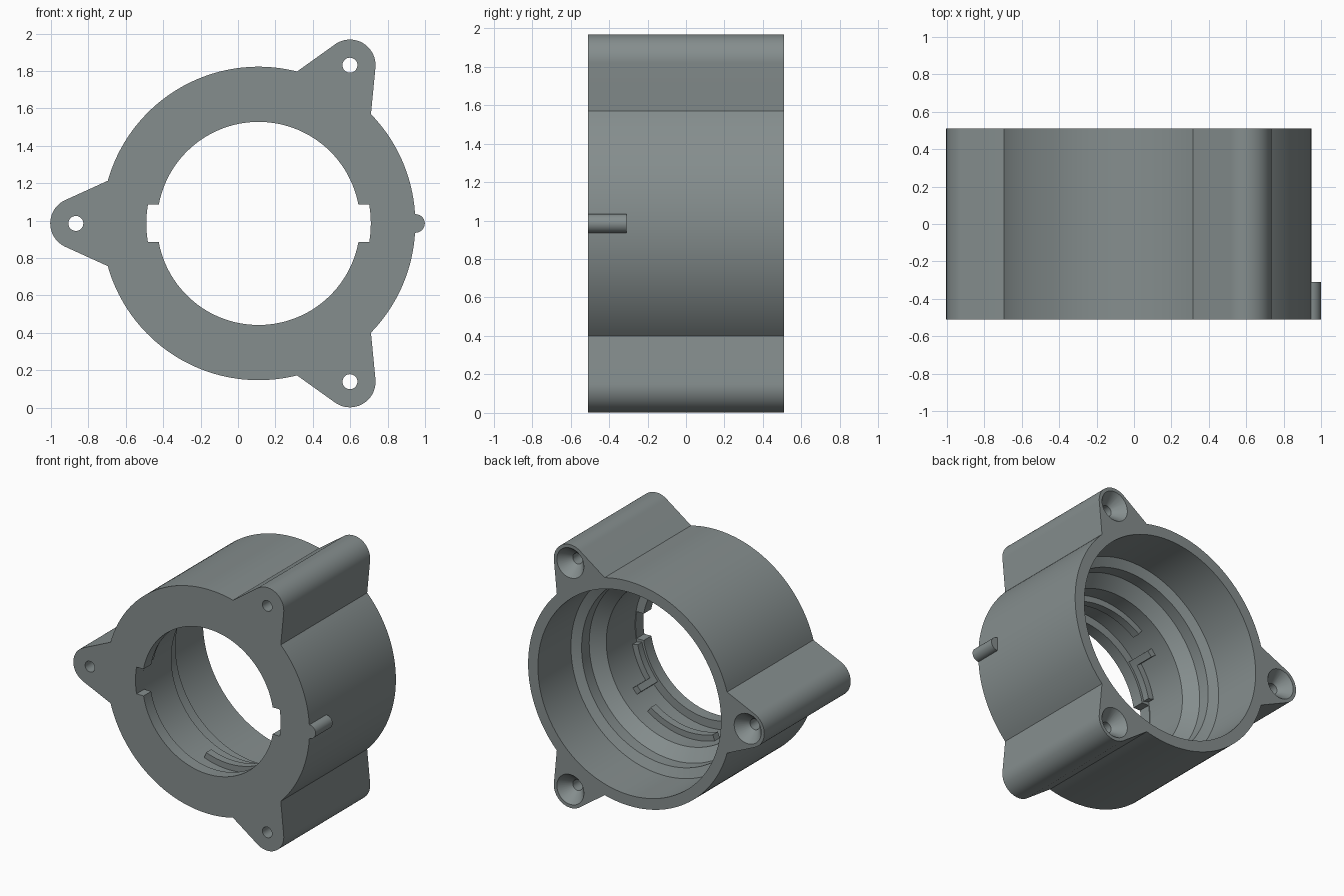
import bpy, bmesh, math
from mathutils import Matrix

if "Cube" in bpy.data.objects:
    bpy.data.objects.remove(bpy.data.objects["Cube"])

CX, CZ = 0.11, 0.985          # ring axis
FRONT, BACK = -0.51, 0.51
R_OUT, R_EAR, EAR_DIST = 0.838, 0.137, 0.977
EARS = [60, 180, 300]

mat = bpy.data.materials.new("grey_plastic")
mat.diffuse_color = (0.235, 0.27, 0.27, 1)
mat.use_nodes = True
mat.node_tree.nodes["Principled BSDF"].inputs["Base Color"].default_value = mat.diffuse_color


def polar(r, deg, ox=0.0, oz=0.0):
    a = math.radians(deg)
    return (ox + r * math.cos(a), oz + r * math.sin(a))


def finish(bm, name):
    bmesh.ops.recalc_face_normals(bm, faces=bm.faces)
    me = bpy.data.meshes.new(name)
    bm.to_mesh(me)
    bm.free()
    me.materials.append(mat)
    ob = bpy.data.objects.new(name, me)
    bpy.context.collection.objects.link(ob)
    return ob


def prism(name, pts, y0, y1):
    """Extrude an x/z outline (relative to the ring axis) along y."""
    bm = bmesh.new()
    face = bm.faces.new([bm.verts.new((CX + x, y0, CZ + z)) for x, z in pts])
    ext = bmesh.ops.extrude_face_region(bm, geom=[face])
    verts = [v for v in ext["geom"] if isinstance(v, bmesh.types.BMVert)]
    bmesh.ops.translate(bm, verts=verts, vec=(0, y1 - y0, 0))
    return finish(bm, name)


def lathe(name, profile, ox, oz, n):
    """Closed solid turned about a y-parallel axis from (radius, y) pairs."""
    bm = bmesh.new()
    rings = []
    for r, y in profile:
        pts = [polar(r, 360 * i / n, ox, oz) for i in range(n)]
        rings.append([bm.verts.new((x, y, z)) for x, z in pts])
    for a, b in zip(rings, rings[1:]):
        for i in range(n):
            j = (i + 1) % n
            bm.faces.new((a[i], a[j], b[j], b[i]))
    bm.faces.new(rings[0])
    bm.faces.new(rings[-1])
    return finish(bm, name)


def arc_band(r0, r1, a0, a1, n=24):
    angs = [a0 + (a1 - a0) * i / n for i in range(n + 1)]
    return [polar(r1, a) for a in angs] + [polar(r0, a) for a in reversed(angs)]


# Outline: ring with three tapered, round-ended ears
outline = []
for ear in EARS:
    ox, oz = polar(EAR_DIST, ear)
    outline += [polar(R_EAR, ear + t, ox, oz) for t in range(-65, 66, 5)]
    outline += [polar(R_OUT, ear + 15.8 + 88.4 * i / 40) for i in range(41)]
housing = prism("housing", outline, FRONT, BACK)

cutters = []
# Stepped bore, wide at the back and narrow at the front flange
cutters.append(lathe("bore_cutter", [
    (0.543, FRONT - 0.1), (0.543, FRONT + 0.09), (0.605, FRONT + 0.09),
    (0.605, -0.08), (0.69, 0.0), (0.69, 0.09), (0.757, 0.12),
    (0.757, BACK + 0.1)], CX, CZ, 128))

# Two entry notches in the front flange
half = math.degrees(math.asin(0.1 / 0.6))
for k, side in enumerate((1, -1)):
    arc = [polar(0.6, -half + 2 * half * i / 8) for i in range(9)]
    pts = [(0.4, -0.1)] + arc + [(0.4, 0.1)]
    cutters.append(prism("notch_cutter_%d" % k,
                         [(side * x, z) for x, z in pts],
                         FRONT - 0.1, FRONT + 0.12))

# Countersunk screw holes
for k, ear in enumerate(EARS):
    ox, oz = polar(EAR_DIST, ear, CX, CZ)
    cutters.append(lathe("screw_hole_cutter_%d" % k, [
        (0.04, FRONT - 0.1), (0.04, BACK - 0.085), (0.112, BACK),
        (0.112, BACK + 0.1)], ox, oz, 32))

for c in cutters:
    m = housing.modifiers.new(c.name, "BOOLEAN")
    m.operation, m.solver, m.object = "DIFFERENCE", "EXACT", c
bpy.context.view_layer.update()
cut = bpy.data.meshes.new_from_object(
    housing.evaluated_get(bpy.context.evaluated_depsgraph_get()))
housing.modifiers.clear()
housing.data = cut
for c in cutters:
    bpy.data.objects.remove(c, do_unlink=True)

parts = [housing]
# Bayonet ribs and stops on the throat wall, repeated half a turn apart
for k, turn in enumerate((0, 180)):
    parts.append(prism("lock_rib_%d" % k,
                       arc_band(0.56, 0.62, turn - 110, turn - 55), -0.26, -0.20))
    parts.append(prism("lock_stop_%d" % k,
                       arc_band(0.56, 0.62, turn - 38, turn - 12, 10), -0.43, -0.37))
    parts.append(prism("lock_post_%d" % k,
                       arc_band(0.56, 0.62, turn - 42, turn - 37, 3), -0.43, -0.22))

# Alignment pin on the right side
parts.append(lathe("alignment_pin", [(0.05, FRONT), (0.05, -0.31)], 0.949, CZ, 24))

for ob in parts:
    bpy.ops.object.select_all(action="DESELECT")
    ob.select_set(True)
    bpy.context.view_layer.objects.active = ob
    bpy.ops.object.shade_smooth_by_angle(angle=math.radians(25))
